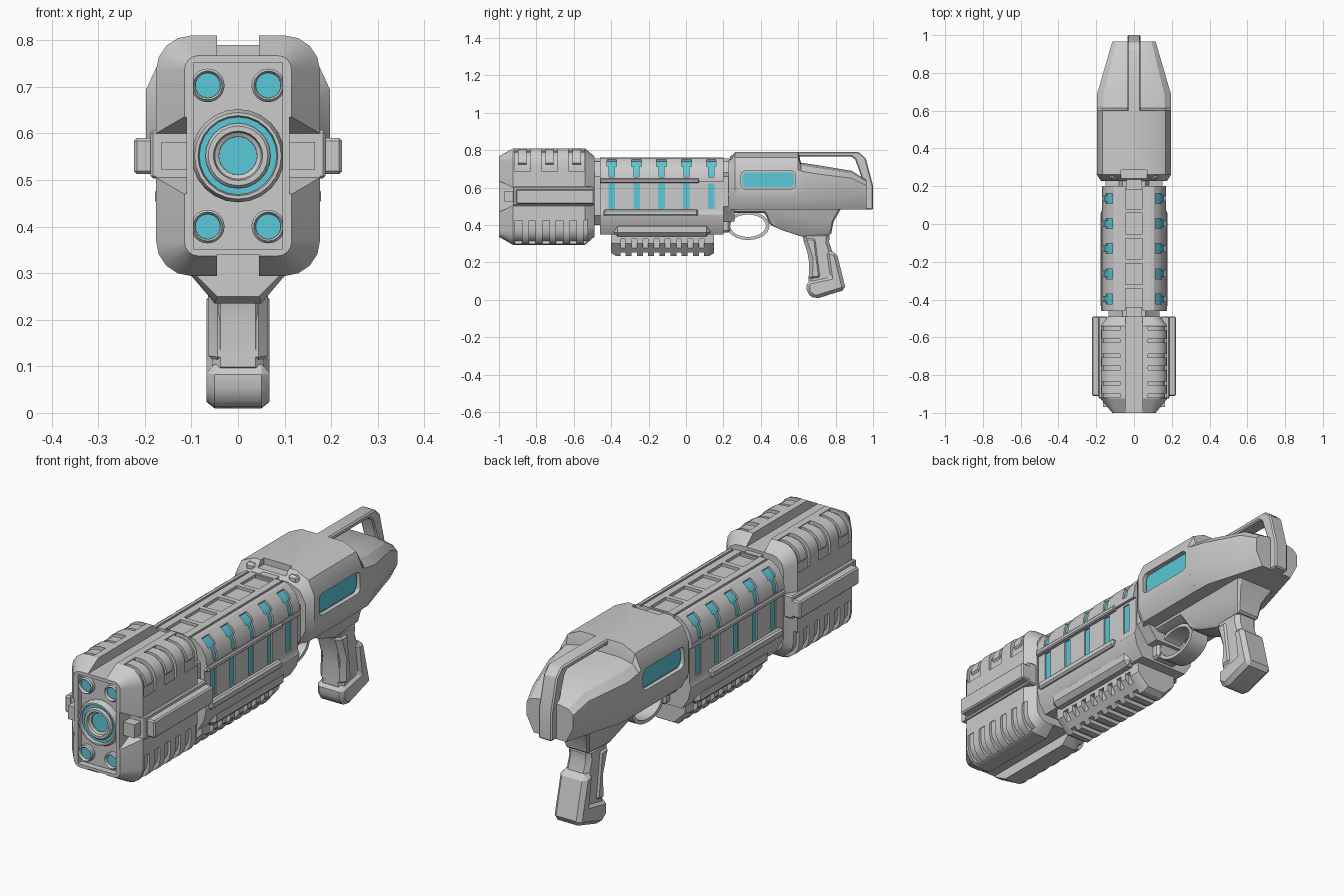
import bpy, bmesh, math
from math import sin, cos, pi, radians

if "Cube" in bpy.data.objects:
    bpy.data.objects.remove(bpy.data.objects["Cube"])

CZ = 0.552  # height of the barrel axis
cyan = bpy.data.materials.new("cyan_glow")
cyan.diffuse_color = (0.105, 0.58, 0.69, 1)
cyan.use_nodes = True
cyan.node_tree.nodes["Principled BSDF"].inputs["Base Color"].default_value = cyan.diffuse_color


def apply_mod(ob, mod):
    bpy.context.view_layer.objects.active = ob
    bpy.ops.object.modifier_apply(modifier=mod.name)


def loft(name, rings, mat=None, bevel=0, closed=False):
    """Skin equal-length rings of 3D points; cap the ends unless closed."""
    bm = bmesh.new()
    vs = [[bm.verts.new(p) for p in r] for r in rings]
    n = len(vs[0])
    pairs = list(zip(vs, vs[1:])) + ([(vs[-1], vs[0])] if closed else [])
    for a, b in pairs:
        for i in range(n):
            j = (i + 1) % n
            bm.faces.new((a[i], a[j], b[j], b[i]))
    if not closed:
        bm.faces.new(vs[0])
        bm.faces.new(vs[-1])
    bmesh.ops.recalc_face_normals(bm, faces=bm.faces)
    me = bpy.data.meshes.new(name)
    bm.to_mesh(me)
    bm.free()
    ob = bpy.data.objects.new(name, me)
    bpy.context.collection.objects.link(ob)
    if mat:
        me.materials.append(mat)
    if bevel:
        m = ob.modifiers.new("bevel", 'BEVEL')
        m.width, m.segments, m.limit_method, m.angle_limit = bevel, 1, 'ANGLE', radians(35)
        apply_mod(ob, m)
    return ob


def prism(name, pts, axis, a, b, mat=None, bevel=0):
    """Extrude a (y,z) outline along X or an (x,z) outline along Y."""
    f = (lambda p, t: (t, p[0], p[1])) if axis == 'X' else (lambda p, t: (p[0], t, p[1]))
    return loft(name, [[f(p, t) for p in pts] for t in (a, b)], mat, bevel)


def box(name, x0, x1, y0, y1, z0, z1, mat=None, bevel=0):
    return prism(name, [(x0, z0), (x1, z0), (x1, z1), (x0, z1)], 'Y', y0, y1, mat, bevel)


def lathe(name, x, z, prof, mat=None, n=24):
    """Revolve a closed (radius, y) profile about a line along Y."""
    return loft(name, [[(x + r * cos(2*pi*i/n), y, z + r * sin(2*pi*i/n)) for i in range(n)]
                       for r, y in prof], mat, closed=True)


def disc(name, x, z, r, y0, y1, mat=None, n=24):
    return prism(name, [(x + r*cos(2*pi*i/n), z + r*sin(2*pi*i/n)) for i in range(n)], 'Y', y0, y1, mat)


def cut(target, *cutters):
    for c in cutters:
        m = target.modifiers.new("cut", 'BOOLEAN')
        m.operation, m.solver, m.object = 'DIFFERENCE', 'EXACT', c
        apply_mod(target, m)
        bpy.data.objects.remove(c)


def mirrored(half):
    return half + [(-x, z) for x, z in reversed(half)]


def band(name, path, s, k_in, k_out, y, w, mat=None):
    """Strip that follows a cross-section path, scaled about the barrel axis."""
    sc = lambda k: [(s * x * k, CZ + (z - CZ) * k) for x, z in path]
    return prism(name, sc(k_in) + sc(k_out)[::-1], 'Y', y - w/2, y + w/2, mat)


def rrect(y, hx, hz, r, n=4):
    pts = []
    for q, (sx, sz) in enumerate(((1, 1), (-1, 1), (-1, -1), (1, -1))):
        for i in range(n + 1):
            a = pi/2 * (q + i/n)
            pts.append((sx*(hx-r) + r*cos(a), y, CZ + sz*(hz-r) + r*sin(a)))
    return pts


# Muzzle block with grooves, corner slots and a recessed face
muzzle = loft("muzzle_block", [rrect(-1, .115, .215, .03), rrect(-.925, .176, .258, .075),
                               rrect(-.54, .176, .258, .075), rrect(-.49, .14, .215, .06)])
cut(muzzle, box("c", -.045, .045, -1.1, -.4, .767, .9), box("c", -.045, .045, -1.1, -.4, .2, .34),
    box("c", -.095, .095, -1.1, -.972, .352, .752))
corner = [(.101 + .075*cos(a*pi/8), .735 + .075*sin(a*pi/8)) for a in range(5)]
upper = [(.176, .69)] + corner + [(.075, .81)]
lower = [(x, 2*CZ - z) for x, z in [(.176, .68)] + corner[:4]]
notch = [(-1.02, .645), (-.925, .6), (-.925, .505), (-1.02, .46)]
for s in (-1, 1):
    cut(muzzle, prism("c", notch, 'X', s*.111, s*.3))
    for i in range(3):
        cut(muzzle, band("c", upper, s, .94, 1.12, -.875 + .145*i, .085))
    for i in range(6):
        cut(muzzle, band("c", lower, s, .94, 1.12, -.895 + .073*i, .036))
    # raised pads inside the upper slots
    for i in range(3):
        band("muzzle_slot_pad", upper[1:], s, .9, .985, -.875 + .145*i, .045)
    # side rails
    box("muzzle_rail_base", s*.14, s*.188, -.925, -.49, .503, .607, bevel=.006)
    box("muzzle_rail", s*.15, s*.223, -.91, -.49, .513, .59, bevel=.006)
    box("muzzle_rail_bar", s*.1, s*.165, -.97, -.9, .522, .582)
    # four corner lamps
    for z in (.703, .4):
        lathe("lamp_ring", s*.065, z, [(.036, -.95), (.036, -.988), (.031, -.994), (.027, -.988), (.026, -.95)])
        disc("lamp_light", s*.065, z, .0275, -.96, -.98, cyan)

# Central barrel
lathe("barrel_ring", 0, CZ, [(.1, -.93), (.1, -.985), (.093, -1), (.086, -1), (.083, -.985), (.083, -.93)])
lathe("barrel_glow_ring", 0, CZ, [(.084, -.95), (.084, -.986), (.068, -.986), (.068, -.95)], cyan)
lathe("barrel_inner_ring", 0, CZ, [(.07, -.94), (.07, -.99), (.064, -.997), (.053, -.997), (.05, -.985),
                                   (.041, -.98), (.039, -.94)])
disc("barrel_light", 0, CZ, .041, -.95, -.974, cyan)

# Joints between the three main sections
prism("front_joint", mirrored([(.06, .74), (.09, .7), (.135, .66), (.135, .45), (.09, .4)]), 'Y', -.52, -.44)
prism("rear_joint", mirrored([(.06, .74), (.08, .68), (.15, .66), (.15, .5), (.09, .42)]), 'Y', .18, .26)
box("front_joint_key", -.04, .04, -.52, -.44, .6, .755)
box("rear_joint_key", -.04, .04, .18, .26, .6, .755)

# Barrel shroud with glowing vents
shoulder = [(.085, .76), (.105, .757), (.14, .73), (.162, .69), (.168, .65)]
shroud = prism("barrel_shroud", mirrored(shoulder + [(.157, .632), (.157, .475), (.165, .455),
                                                     (.152, .4), (.12, .35)]), 'Y', -.46, .2)
wide = [(.115, .749), (.14, .73), (.149, .714)]
narrow = [(.14, .73), (.162, .69), (.167, .656)]
for i in range(5):
    y = -.397 + .133*i
    cut(shroud, box("c", -.045, .045, y - .055, y + .055, .747, .8))
    for s in (-1, 1):
        cut(shroud, box("c", s*.14, s*.2, y - .018, y + .018, .487, .622),
            band("c", wide, s, .9, 1.1, y, .053), band("c", narrow, s, .9, 1.1, y, .028))
        box("side_vent_light", s*.13, s*.151, y - .02, y + .02, .48, .628, cyan)
        band("upper_vent_light_wide", wide, s, .88, .955, y, .055, cyan)
        band("upper_vent_light_narrow", narrow, s, .88, .955, y, .03, cyan)
cut(shroud, box("c", -.088, -.078, -.5, .3, .753, .8), box("c", .078, .088, -.5, .3, .753, .8))
for s in (-1, 1):
    box("shroud_upper_rail", s*.14, s*.176, -.46, .07, .624, .647, bevel=.005)
    box("shroud_upper_rail_rear", s*.14, s*.17, .07, .2, .632, .652)
    box("shroud_lower_rail", s*.14, s*.178, -.44, .065, .447, .483, bevel=.008)

# Ribbed fore grip
box("fore_grip_saddle", -.15, .15, -.385, .13, .34, .412, bevel=.02)
half = [(.105, .38), (.105, .3), (.05, .235)]
inner = [(.105, .38), (.1, .305), (.045, .25)]
fore = loft("fore_grip", [[(x, y, z) for x, z in mirrored(h)]
                          for y, h in ((-.4, inner), (-.375, half), (.125, half), (.15, inner))])
for i in range(8):
    y = -.337 + .06*i
    cut(fore, box("c", -.2, .2, y - .014, y + .014, .2, .252))
    for s in (-1, 1):
        cut(fore, box("c", s*.085, s*.2, y - .014, y + .014, .2, .325))


def receiver_ring(y, deck, top, side, shoulder_z, low=.55):
    half = [(deck, top), ((deck + 2*side)/3, (top*.7 + shoulder_z*.3)), (side, shoulder_z),
            (side, low), (side - .035, .482)]
    return [(x, y, z) for x, z in mirrored(half)]


# Receiver body
receiver = loft("receiver", [receiver_ring(.228, .09, .745, .175, .67), receiver_ring(.262, .105, .79, .197, .695),
                             receiver_ring(.6, .105, .79, .197, .695), receiver_ring(.615, .1, .73, .197, .69)])
cut(receiver, box("c", -.07, .07, .2, .285, .762, .85))


def slot(y0, y1, z0, z1, r):
    pts = []
    for q, (cy, cz) in enumerate(((y1-r, z1-r), (y0+r, z1-r), (y0+r, z0+r), (y1-r, z0+r))):
        pts += [(cy + r*cos(pi/2*(q + i/3)), cz + r*sin(pi/2*(q + i/3))) for i in range(4)]
    return pts


# Side windows
for s in (-1, 1):
    cut(receiver, prism("c", slot(.295, .585, .592, .69, .025), 'X', s*.178, s*.3))
    prism("window_light", slot(.303, .577, .6, .682, .022), 'X', s*.16, s*.184, cyan)
    box("receiver_front_pad", s*.08, s*.13, .235, .3, .74, .775, bevel=.01)

# Tapered stock
loft("stock", [receiver_ring(.605, .1, .735, .197, .69), receiver_ring(.69, .09, .722, .195, .675),
               receiver_ring(.885, .06, .69, .138, .65), receiver_ring(.965, .05, .64, .115, .61)])

# Rear handle loop and back plate
prism("handle_loop", [(.56, .79), (.925, .79), (.962, .755), (1, .61), (1, .482), (.93, .482), (.94, .65),
                      (.905, .75), (.885, .766), (.61, .766), (.56, .74)], 'X', -.034, .034, bevel=.006)

# Grip frame, widening where it meets the receiver
frame = prism("grip_frame", [(.215, .49), (.215, .465), (.42, .465), (.45, .4), (.52, .37), (.62, .338),
                             (.775, .348), (.79, .42), (.83, .49)], 'X', -.058, .058, bevel=.008)
for v in frame.data.vertices:
    v.co.x *= 1 + max(0, v.co.z - .4) * 8

# Trigger guard ring
ring = lambda ry, rz, x: [(x, .332 + ry*cos(i*pi/12), .396 + rz*sin(i*pi/12)) for i in range(24)]
loft("trigger_guard", [ring(.114, .076, -.045), ring(.114, .076, .045),
                       ring(.096, .06, .045), ring(.096, .06, -.045)], closed=True)
box("guard_front_mount", -.06, .06, .14, .235, .36, .47, bevel=.01)

# Pistol grip and its heavy base
prism("pistol_grip", [(.615, .36), (.77, .36), (.765, .31), (.785, .25), (.82, .1), (.655, .08),
                      (.658, .2), (.645, .28)], 'X', -.056, .056, bevel=.018)
prism("grip_backstrap", [(.745, .265), (.805, .255), (.855, .055), (.69, .004), (.645, .035), (.645, .1),
                         (.765, .125)], 'X', -.068, .068, bevel=.018)
prism("grip_front_panel", [(.62, .34), (.7, .34), (.73, .11), (.655, .1), (.66, .22)], 'X', -.064, .064, bevel=.02)

# Smooth the round parts, keep hard edges
bpy.ops.object.select_all(action='SELECT')
bpy.context.view_layer.objects.active = receiver
bpy.ops.object.shade_smooth_by_angle(angle=radians(28))
